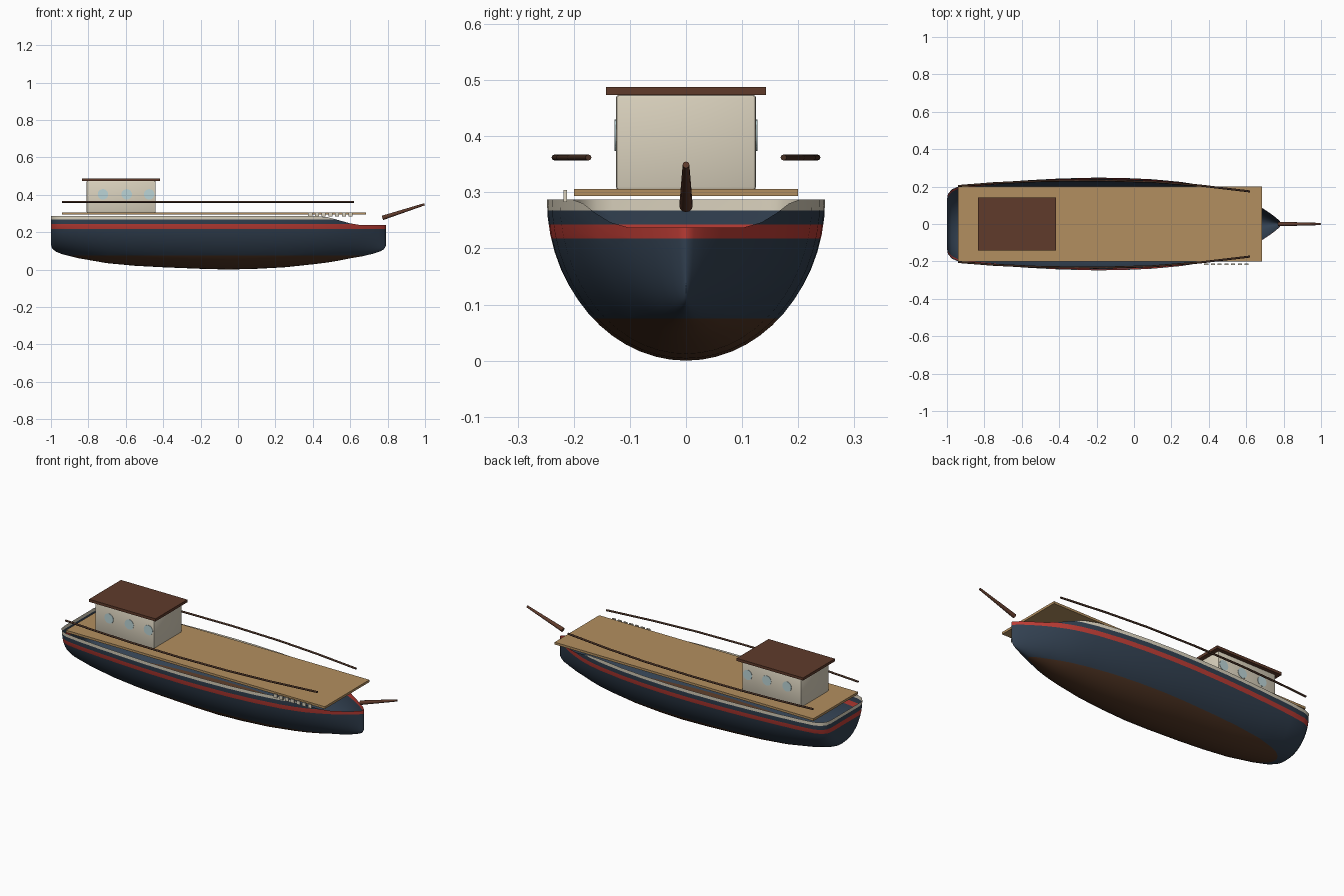
import bpy, bmesh, math
from mathutils import Vector

if "Cube" in bpy.data.objects:
    bpy.data.objects.remove(bpy.data.objects["Cube"])


def mat(name, col):
    m = bpy.data.materials.new(name)
    m.diffuse_color = (*col, 1)
    m.use_nodes = True
    m.node_tree.nodes["Principled BSDF"].inputs["Base Color"].default_value = m.diffuse_color
    return m


NAVY = mat("navy", (0.032, 0.052, 0.082))
RED = mat("red", (0.50, 0.045, 0.035))
CREAM = mat("cream", (0.70, 0.64, 0.51))
BOTTOM = mat("bottom_brown", (0.085, 0.037, 0.018))
TAN = mat("deck_tan", (0.45, 0.275, 0.115))
ROOF = mat("roof_brown", (0.115, 0.043, 0.024))
RAIL = mat("rail_brown", (0.065, 0.030, 0.018))
GLASS = mat("window_blue", (0.50, 0.66, 0.68))


def finish(bm, name, mats, smooth=None):
    me = bpy.data.meshes.new(name)
    bm.to_mesh(me)
    bm.free()
    for m in mats:
        me.materials.append(m)
    ob = bpy.data.objects.new(name, me)
    bpy.context.collection.objects.link(ob)
    if smooth:
        bpy.ops.object.select_all(action='DESELECT')
        bpy.context.view_layer.objects.active = ob
        ob.select_set(True)
        bpy.ops.object.shade_smooth_by_angle(angle=math.radians(smooth))
    return ob


def box(name, lo, hi, m, bevel=0):
    bm = bmesh.new()
    bmesh.ops.create_cube(bm, size=1)
    for v in bm.verts:
        v.co = Vector([(a + b) / 2 + c * (b - a) for a, b, c in zip(lo, hi, v.co)])
    if bevel:
        bmesh.ops.bevel(bm, geom=bm.edges[:], offset=bevel, segments=2,
                        profile=0.5, affect='EDGES')
    return finish(bm, name, [m], 40 if bevel else None)


def tube(name, pts, radii, m, sides=10):
    # round bar swept along a nearly straight path
    bm = bmesh.new()
    d = (Vector(pts[-1]) - Vector(pts[0])).normalized()
    u = d.cross(Vector((0, 0, 1))).normalized()
    w = u.cross(d)
    rings = []
    for p, r in zip(pts, radii):
        rings.append([bm.verts.new(Vector(p) + r * (math.cos(a) * u + math.sin(a) * w))
                      for a in (2 * math.pi * i / sides for i in range(sides))])
    for r0, r1 in zip(rings, rings[1:]):
        for i in range(sides):
            j = (i + 1) % sides
            bm.faces.new((r0[i], r0[j], r1[j], r1[i]))
    bm.faces.new(rings[0])
    bm.faces.new(rings[-1])
    bmesh.ops.recalc_face_normals(bm, faces=bm.faces[:])
    return finish(bm, name, [m], 50)


# Hull: stations of (x, half breadth, keel height)
SHEER = 0.287
stations = [(-1, .13, .135), (-.995, .16, .115), (-.975, .185, .096), (-.94, .20, .082),
            (-.85, .212, .060), (-.70, .225, .034), (-.55, .235, .020), (-.40, .243, .012),
            (-.20, .248, .004), (-.05, .246, .0), (.10, .239, .004), (.25, .225, .012),
            (.40, .202, .028), (.48, .183, .038), (.54, .163, .048), (.60, .137, .060),
            (.66, .105, .070), (.72, .065, .084), (.76, .035, .097), (.78, .015, .108),
            (.79, .002, .125)]


def sheer(x):
    # top edge dips smoothly towards the bow
    t = min(max((x - .42) / .25, 0), 1)
    return SHEER - .05 * t * t * (3 - 2 * t)


bm = bmesh.new()
N = 14
rings = []
for x, b, zk in stations:
    depth = SHEER - zk
    amax = math.acos(max(0, 1 - (sheer(x) - zk) / depth))
    rings.append([bm.verts.new((x, b * math.sin(a), zk + depth * (1 - math.cos(a))))
                  for a in (amax * k / N for k in range(-N, N + 1))])
for r0, r1 in zip(rings, rings[1:]):
    for k in range(2 * N):
        bm.faces.new((r0[k], r0[k + 1], r1[k + 1], r1[k]))
# close the stern and the stem
for ring in (rings[0], rings[-1]):
    for k in range(N - 1):
        bm.faces.new((ring[k], ring[k + 1], ring[2 * N - k - 1], ring[2 * N - k]))
    bm.faces.new((ring[N - 1], ring[N], ring[N + 1]))
bmesh.ops.recalc_face_normals(bm, faces=bm.faces[:])
low = min(bm.faces, key=lambda f: f.calc_center_median().z)
if low.normal.z > 0:
    bmesh.ops.reverse_faces(bm, faces=bm.faces[:])
# painted bands by height
levels = [.075, .218, .243, .268]
for z in levels:
    bmesh.ops.bisect_plane(bm, geom=bm.verts[:] + bm.edges[:] + bm.faces[:],
                           plane_co=(0, 0, z), plane_no=(0, 0, 1), dist=1e-5)
for f in bm.faces:
    zc = f.calc_center_median().z
    f.material_index = (0, 1, 2, 1, 3)[sum(zc > z for z in levels)]
finish(bm, "hull", [BOTTOM, NAVY, RED, CREAM], 60)

# Deck, cabin and roof
box("deck", (-.94, -.2, .293), (.685, .2, .306), TAN)
box("cabin", (-.81, -.125, .304), (-.44, .125, .474), CREAM, .006)
box("cabin_roof", (-.835, -.143, .473), (-.418, .143, .488), ROOF)

# Round windows on both cabin sides
for side in (-1, 1):
    for i, x in enumerate((-.722, -.595, -.475)):
        tube("window_%s_%d" % ("front" if side < 0 else "back", i + 1),
             [(x, side * .124, .402), (x, side * .127, .402)], (.028, .028), GLASS, 20)

# Handrails following the hull sides
path = [(-.94, .203), (-.75, .218), (-.5, .230), (-.2, .234), (.1, .226), (.35, .206), (.62, .174)]
for side in (-1, 1):
    tube("handrail_%s" % ("front" if side < 0 else "back"),
         [(x, side * y, .362) for x, y in path], [.0055] * len(path), RAIL, 8)

# Bowsprit
tube("bowsprit", [(.772, 0, .276), (.997, 0, .349)], (.012, .006), ROOF, 12)

# Row of small trim blocks on the front side near the bow
for i in range(7):
    x = .375 + i * .036
    box("trim_block_%d" % (i + 1), (x, -.218, .283), (x + .022, -.212, .304), CREAM)
